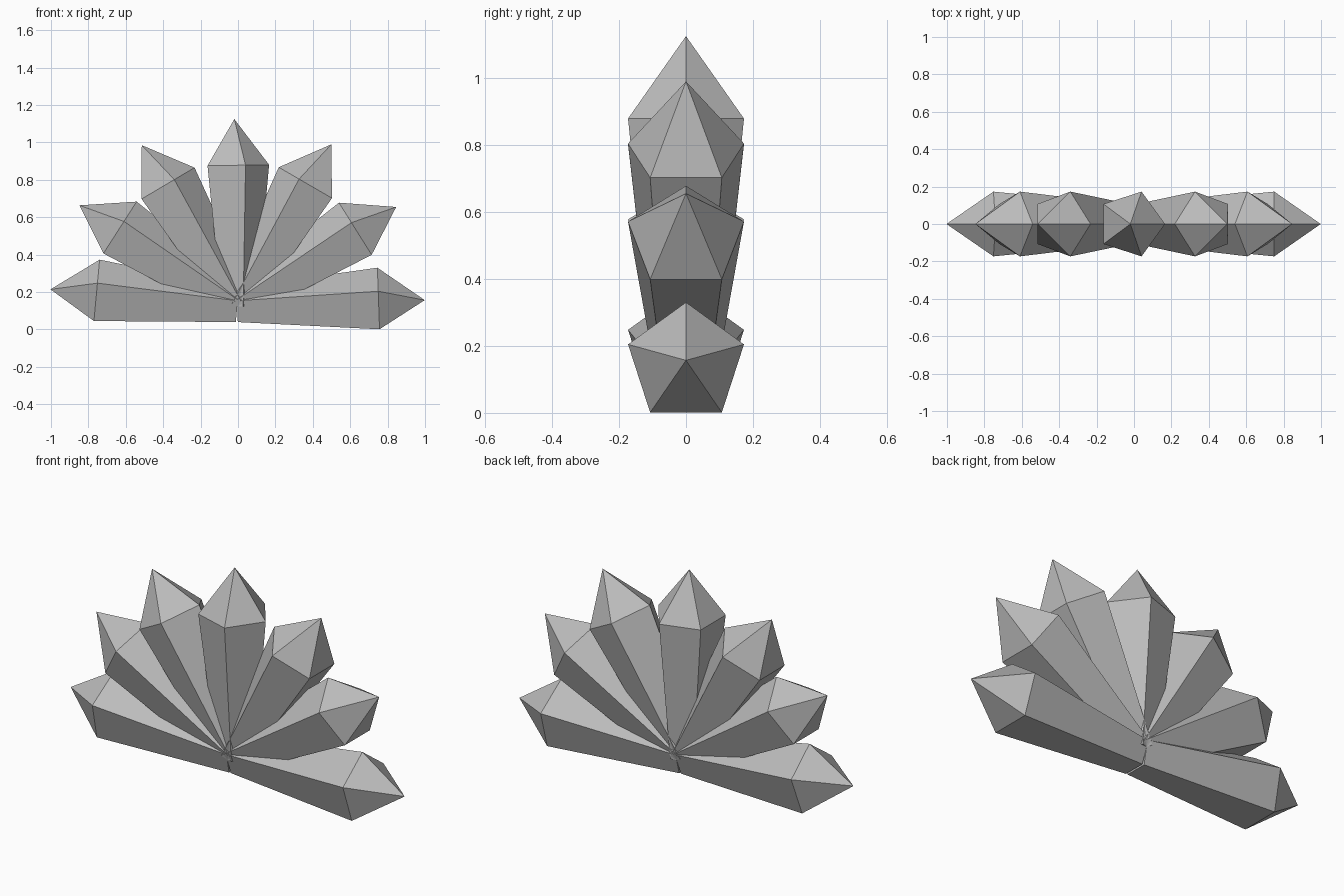
import bpy
import bmesh
from math import radians, sin, cos, pi
from mathutils import Vector

if "Cube" in bpy.data.objects:
    bpy.data.objects.remove(bpy.data.objects["Cube"], do_unlink=True)

# Single stone colour
GREY = (0.5, 0.5, 0.5, 1.0)
stone = bpy.data.materials.new("grey_crystal")
stone.use_nodes = True
stone.diffuse_color = GREY
stone.node_tree.nodes["Principled BSDF"].inputs["Base Color"].default_value = GREY

PIVOT = Vector((-0.004, 0, 0.122))
SIDES = 5
BASE_RADIUS, SHOULDER_RADIUS = 0.102, 0.182
SHOULDER, LENGTH = 0.756, 1.003


def crystal(name, degrees, ridge):
    """Tapered five-sided shaft with a pointed tip; ridge (+1/-1) is the side its single edge faces."""
    a = radians(degrees)
    axis = Vector((cos(a), 0, sin(a)))
    side = Vector((-sin(a), 0, cos(a))) * ridge
    depth = Vector((0, 1, 0))
    bm = bmesh.new()

    def ring(distance, radius):
        turns = [2 * pi * i / SIDES for i in range(SIDES)]
        return [bm.verts.new(PIVOT + axis * distance
                             + (side * cos(t) + depth * sin(t)) * radius) for t in turns]

    base = ring(0, BASE_RADIUS)
    shoulder = ring(SHOULDER, SHOULDER_RADIUS)
    tip = bm.verts.new(PIVOT + axis * LENGTH)
    bm.faces.new(base)
    for i in range(SIDES):
        j = (i + 1) % SIDES
        bm.faces.new((base[i], base[j], shoulder[j], shoulder[i]))
        bm.faces.new((shoulder[i], shoulder[j], tip))
    bmesh.ops.recalc_face_normals(bm, faces=bm.faces)
    mesh = bpy.data.meshes.new(name)
    bm.to_mesh(mesh)
    bm.free()
    mesh.materials.append(stone)
    bpy.context.collection.objects.link(bpy.data.objects.new(name, mesh))


# Fan of crystals, from the left side round to the right
FAN = [
    ("crystal_left_low", 2.0, 1),
    ("crystal_left_middle", 32.1, 1),
    ("crystal_left_high", 59.9, 1),
    ("crystal_centre", 90.9, -1),
    ("crystal_right_high", 120.6, -1),
    ("crystal_right_middle", 147.3, -1),
    ("crystal_right_low", 174.7, -1),
]
for name, degrees, ridge in FAN:
    crystal(name, degrees, ridge)
